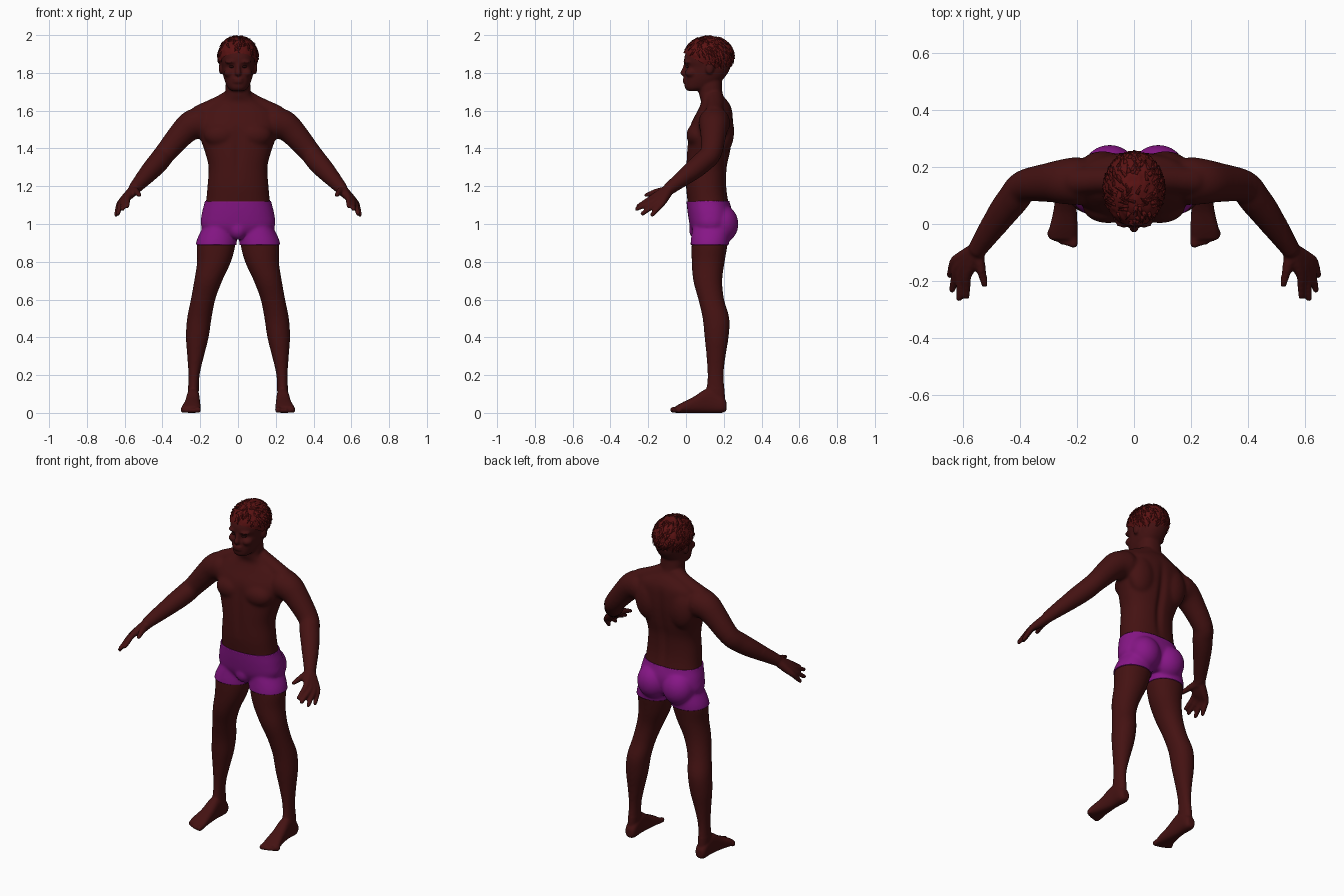
import bpy, bmesh, math, random
from mathutils import Vector, Matrix, noise

random.seed(4)
if "Cube" in bpy.data.objects:
    bpy.data.objects.remove(bpy.data.objects["Cube"], do_unlink=True)


def material(name, rgb):
    m = bpy.data.materials.new(name)
    m.use_nodes = True
    m.diffuse_color = (*rgb, 1)
    bsdf = next(n for n in m.node_tree.nodes if n.type == "BSDF_PRINCIPLED")
    bsdf.inputs["Base Color"].default_value = (*rgb, 1)
    bsdf.inputs["Roughness"].default_value = 0.8
    return m


SKIN = material("skin brown", (0.058, 0.006, 0.006))
HAIR = material("hair auburn", (0.1, 0.006, 0.006))
CLOTH = material("shorts purple", (0.24, 0.008, 0.24))
EYE = material("eye dark", (0.02, 0.003, 0.003))


def spline(rows, steps=4):
    """Smoothly interpolate rows of numbers."""
    out = []
    for i in range(len(rows) - 1):
        a, b, c, d = rows[max(i - 1, 0)], rows[i], rows[i + 1], rows[min(i + 2, len(rows) - 1)]
        for k in range(steps):
            t = k / steps
            out.append([q + t / 2 * (r - p + t * (2 * p - 5 * q + 4 * r - s + t * (3 * (q - r) + s - p)))
                        for p, q, r, s in zip(a, b, c, d)])
    return out + [list(rows[-1])]


def skin_rings(bm, rings):
    rings = [[bm.verts.new(p) for p in ring] for ring in rings]
    n = len(rings[0])
    for a, b in zip(rings, rings[1:]):
        for i in range(n):
            j = (i + 1) % n
            bm.faces.new((a[i], a[j], b[j], b[i]))
    bm.faces.new(rings[0][::-1])
    bm.faces.new(rings[-1])


def loft(bm, rows, place, power=2.3, n=32):
    """Rows are (along, a0, a1, b0, b1) extents of rounded sections."""
    rings = []
    for t, a0, a1, b0, b1 in spline(rows):
        ring = []
        for i in range(n):
            c, s = math.cos(math.tau * i / n), math.sin(math.tau * i / n)
            c, s = (math.copysign(abs(v) ** (2 / power), v) for v in (c, s))
            ring.append(place(t, (a0 + a1 + (a1 - a0) * c) / 2, (b0 + b1 + (b1 - b0) * s) / 2))
        rings.append(ring)
    skin_rings(bm, rings)


def upright(t, a, b):
    return (a, b, t)


def lengthwise(t, a, b):
    return (a, t, b)


def ball(bm, centre, size):
    m = Matrix.Translation(centre) @ Matrix.Diagonal((*size, 1))
    return bmesh.ops.create_uvsphere(bm, u_segments=24, v_segments=16, radius=1, matrix=m)["verts"]


def tube(bm, rows, n=20):
    """Round limb through (x, y, z, radius) rows with ball ends."""
    pts = spline(rows)
    pos = [Vector(p[:3]) for p in pts]
    rings = []
    for i, p in enumerate(pts):
        t = (pos[min(i + 1, len(pos) - 1)] - pos[max(i - 1, 0)]).normalized()
        u = t.cross(Vector((0, 0, 1))).normalized()
        v = t.cross(u)
        rings.append([pos[i] + p[3] * (u * math.cos(math.tau * k / n) + v * math.sin(math.tau * k / n))
                      for k in range(n)])
    skin_rings(bm, rings)
    for p in (pts[0], pts[-1]):
        ball(bm, p[:3], (p[3],) * 3)


def finish(name, bm, mat):
    me = bpy.data.meshes.new(name)
    bm.to_mesh(me)
    bm.free()
    me.materials.append(mat)
    me.shade_smooth()
    ob = bpy.data.objects.new(name, me)
    bpy.context.collection.objects.link(ob)
    return ob


body = bmesh.new()

# Leg
loft(body, [(0.98, 0.02, 0.18, 0.04, 0.23), (0.9, 0.012, 0.217, 0.03, 0.222), (0.8, 0.037, 0.217, 0.03, 0.205),
            (0.7, 0.083, 0.232, 0.038, 0.192), (0.6, 0.12, 0.25, 0.065, 0.202), (0.5, 0.14, 0.27, 0.088, 0.23),
            (0.4, 0.155, 0.276, 0.098, 0.226), (0.3, 0.18, 0.269, 0.108, 0.21), (0.2, 0.203, 0.263, 0.113, 0.2),
            (0.1, 0.208, 0.266, 0.108, 0.206), (0.04, 0.21, 0.265, 0.12, 0.206)], upright, 2.1)
# Foot and toes
loft(body, [(0.214, 0.215, 0.258, 0.012, 0.06), (0.19, 0.203, 0.27, 0, 0.09), (0.12, 0.203, 0.272, 0, 0.13),
            (0.04, 0.2, 0.283, 0, 0.085), (-0.02, 0.197, 0.297, 0, 0.055), (-0.055, 0.2, 0.295, 0, 0.035)],
     lengthwise, 2.5)
for i in range(5):
    x, r = 0.212 + 0.02 * i, (0.016 if i == 0 else 0.0125)
    tube(body, [(x, -0.03, 0.02, r), (x, -0.068 + 0.002 * i * i, r, r)])
# Arm
tube(body, [(0.205, 0.15, 1.535, 0.085), (0.25, 0.148, 1.52, 0.079), (0.3, 0.145, 1.475, 0.069),
            (0.385, 0.132, 1.375, 0.058), (0.42, 0.09, 1.33, 0.057), (0.465, 0.032, 1.28, 0.052),
            (0.545, -0.085, 1.19, 0.034)])
# Hand: each finger runs from the wrist over its knuckle to the tip
for knuckle, tip in [((0.628, -0.13, 1.105), (0.645, -0.178, 1.05)), ((0.62, -0.155, 1.11), (0.636, -0.23, 1.055)),
                     ((0.605, -0.172, 1.122), (0.612, -0.26, 1.08)), ((0.585, -0.182, 1.137), (0.586, -0.252, 1.095))]:
    root = Vector((0.55, -0.09, 1.183)).lerp(Vector(knuckle), 0.12)
    tube(body, [(*root, 0.027), (*Vector(root).lerp(Vector(knuckle), 0.55), 0.023), (*knuckle, 0.0165),
                (*Vector(knuckle).lerp(Vector(tip), 0.6), 0.0135), (*tip, 0.0115)])
tube(body, [(0.55, -0.1, 1.175, 0.026), (0.534, -0.16, 1.168, 0.018), (0.52, -0.215, 1.152, 0.0125)])
# Shoulder slope, chest, shoulder blade, buttock, ear, brow, cheek
tube(body, [(0.04, 0.15, 1.66, 0.05), (0.11, 0.155, 1.628, 0.046), (0.2, 0.15, 1.583, 0.05)])
for centre, size in [((0.09, 0.06, 1.47), (0.09, 0.058, 0.065)), ((0.11, 0.195, 1.49), (0.085, 0.06, 0.12)),
                     ((0.085, 0.19, 1.0), (0.088, 0.082, 0.095)), ((0.09, 0.125, 1.825), (0.012, 0.022, 0.033)),
                     ((0.035, 0.012, 1.858), (0.034, 0.026, 0.011)), ((0.045, 0.03, 1.8), (0.03, 0.035, 0.025))]:
    ball(body, centre, size)

# Mirror everything built so far to the other side
twin = bmesh.ops.duplicate(body, geom=body.verts[:] + body.edges[:] + body.faces[:])["geom"]
bmesh.ops.scale(body, vec=(-1, 1, 1), verts=[g for g in twin if isinstance(g, bmesh.types.BMVert)])

# Torso and neck
trunk = [(0.93, 0.09, 0.06, 0.2), (0.98, 0.185, 0.03, 0.23), (1.05, 0.187, 0.016, 0.24), (1.12, 0.17, 0.008, 0.225),
         (1.2, 0.162, 0, 0.215), (1.3, 0.156, 0, 0.218), (1.38, 0.175, 0.004, 0.235), (1.46, 0.202, 0.012, 0.247),
         (1.53, 0.215, 0.025, 0.25), (1.6, 0.19, 0.062, 0.245), (1.645, 0.12, 0.08, 0.225), (1.68, 0.072, 0.07, 0.197),
         (1.73, 0.066, 0.065, 0.19), (1.8, 0.06, 0.06, 0.19)]
# Head from chin to crown
skull = [(1.705, 0.034, 0.008, 0.07), (1.722, 0.054, -0.006, 0.14), (1.76, 0.071, -0.008, 0.19),
         (1.8, 0.081, -0.005, 0.222), (1.83, 0.085, 0, 0.235), (1.86, 0.089, -0.01, 0.24), (1.9, 0.089, -0.004, 0.242),
         (1.95, 0.076, 0.024, 0.222), (1.985, 0.036, 0.07, 0.17)]
for rows in (trunk, skull):
    loft(body, [(z, -w, w, front, back) for z, w, front, back in rows], upright)
ball(body, (0, 0.065, 0.97), (0.045, 0.045, 0.05))
# Nose and lips
tube(body, [(0, 0.002, 1.855, 0.012), (0, -0.006, 1.825, 0.012), (0, -0.014, 1.8, 0.0165)])
for z in (1.752, 1.766):
    ball(body, (0, 0, z), (0.03, 0.019, 0.008))

# Fuse the parts into one skin
bmesh.ops.recalc_face_normals(body, faces=body.faces[:])
person = finish("body", body, SKIN)
remesh = person.modifiers.new("fuse", "REMESH")
remesh.mode = "VOXEL"
remesh.voxel_size = 0.0065
soft = person.modifiers.new("soften", "SMOOTH")
soft.factor, soft.iterations = 0.5, 3
fused = bpy.data.meshes.new_from_object(person.evaluated_get(bpy.context.evaluated_depsgraph_get()))
person.modifiers.clear()

bm = bmesh.new()
bm.from_mesh(fused)
# Blend the joints, sparing face, fingers and toes, then press in the spine and breastbone
blend = [v for v in bm.verts if 0.13 < v.co.z < 1.69 and abs(v.co.x) < 0.53]
for _ in range(12):
    bmesh.ops.smooth_vert(bm, verts=blend, factor=0.5, use_axis_x=True, use_axis_y=True, use_axis_z=True)
for v in bm.verts:
    dip = math.exp(-(v.co.x / 0.022) ** 2)
    if v.co.y > 0.15 and 1.1 < v.co.z < 1.62:
        v.co.y -= 0.014 * dip * math.sin(math.pi * (v.co.z - 1.1) / 0.52)
    elif v.co.y < 0.1 and 1.2 < v.co.z < 1.56:
        v.co.y += 0.007 * dip * math.sin(math.pi * (v.co.z - 1.2) / 0.36)
bm.to_mesh(person.data)
person.data.shade_smooth()

# Shorts: the hip band of the skin, thickened
bmesh.ops.delete(bm, geom=[v for v in bm.verts if abs(v.co.x) > 0.4], context="VERTS")
for height, direction in ((0.89, -1), (1.12, 1)):
    bmesh.ops.bisect_plane(bm, geom=bm.verts[:] + bm.edges[:] + bm.faces[:], plane_co=(0, 0, height),
                           plane_no=(0, 0, direction), clear_outer=True)
shorts = finish("shorts", bm, CLOTH)
thick = shorts.modifiers.new("cloth", "SOLIDIFY")
thick.thickness, thick.offset = 0.006, 1

# Eyes
bm = bmesh.new()
for side in (-1, 1):
    ball(bm, (side * 0.033, 0.011, 1.834), (0.015, 0.013, 0.008))
finish("eyes", bm, EYE)

# Hair cap, trimmed from the fringe down to the nape
CENTRE, SIZE = Vector((0, 0.122, 1.888)), Vector((0.106, 0.132, 0.108))
bm = bmesh.new()
bmesh.ops.create_icosphere(bm, subdivisions=5, radius=1)
for v in bm.verts:
    lump = 1 + 0.035 * noise.noise(v.co * 7)
    v.co = CENTRE + v.co * SIZE * lump
bmesh.ops.bisect_plane(bm, geom=bm.verts[:] + bm.edges[:] + bm.faces[:], plane_co=(0, 0, 1.9),
                       plane_no=(0, -0.14, -0.25), clear_outer=True)
# Short tufts lying back and down over the cap
for _ in range(320):
    d = Vector([random.gauss(0, 1) for _ in range(3)]).normalized()
    p = CENTRE + d * SIZE * 0.99
    if p.z < 1.915 - 0.56 * p.y:
        continue
    flow = Vector((random.uniform(-0.5, 0.5), 0.3 if p.y > 0.05 else -0.3, -0.6))
    lie = (flow - d * flow.dot(d)).normalized() + d * 0.3
    turn = lie.to_track_quat("Z", "Y").to_matrix().to_4x4()
    bmesh.ops.create_cone(bm, segments=5, radius1=0.009, radius2=0.001, depth=0.036, cap_ends=True,
                          matrix=Matrix.Translation(p) @ turn)
for v in bm.verts:
    v.co.z = min(v.co.z, 2.0)
finish("hair", bm, HAIR)
